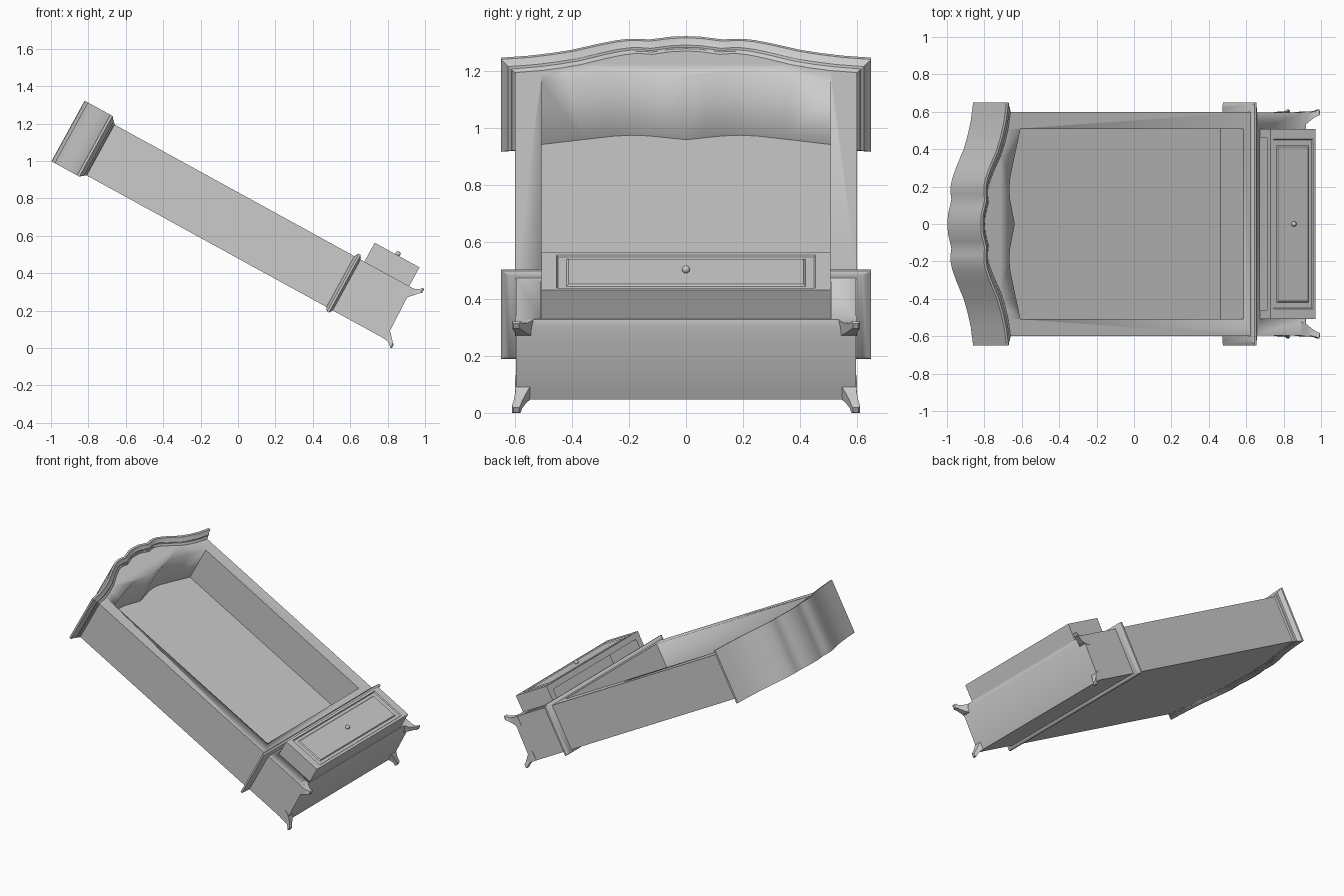
import bpy, bmesh
from math import radians
from mathutils import Matrix

if "Cube" in bpy.data.objects:
    bpy.data.objects.remove(bpy.data.objects["Cube"])

# Built upright (front = +X, width = Y, height = Z), then tipped onto its back
TIP = Matrix.Translation((0.81, 0, 0.006)) @ Matrix.Rotation(radians(-61.25), 4, 'Y')


def finish(name, bm, smooth=True):
    bmesh.ops.recalc_face_normals(bm, faces=bm.faces)
    me = bpy.data.meshes.new(name)
    bm.to_mesh(me)
    bm.free()
    ob = bpy.data.objects.new(name, me)
    bpy.context.collection.objects.link(ob)
    ob.matrix_world = TIP
    if smooth:
        bpy.context.view_layer.objects.active = ob
        ob.select_set(True)
        bpy.ops.object.shade_smooth_by_angle(angle=radians(30))
        ob.select_set(False)
    return ob


def loft(name, rings, strip_caps=False):
    """Join equal-length closed rings of points and cap both ends."""
    bm = bmesh.new()
    vs = [[bm.verts.new(p) for p in r] for r in rings]
    n = len(rings[0])
    for a, b in zip(vs, vs[1:]):
        for i in range(n):
            j = (i + 1) % n
            bm.faces.new((a[i], a[j], b[j], b[i]))
    for r in (vs[0], vs[-1]):
        if strip_caps:
            for i in range(n // 2 - 1):
                bm.faces.new((r[i], r[i + 1], r[n - 2 - i], r[n - 1 - i]))
        else:
            bm.faces.new(r)
    return finish(name, bm)


def rect(x0, x1, y, z):
    return [(x0, -y, z), (x1, -y, z), (x1, y, z), (x0, y, z)]


def box(name, x0, x1, y0, y1, z0, z1):
    return loft(name, [[(x0, y0, z), (x1, y0, z), (x1, y1, z), (x0, y1, z)] for z in (z0, z1)])


def mirrored(half):
    return [(-y, z) for y, z in reversed(half) if y > 0] + half


def prism(name, outline, x0, x1):
    return loft(name, [[(x, y, z) for y, z in outline] for x in (x0, x1)])


def cut(ob, cutter):
    cutter.hide_render = True
    cutter.hide_viewport = True
    m = ob.modifiers.new("opening", 'BOOLEAN')
    m.operation = 'DIFFERENCE'
    m.solver = 'EXACT'
    m.object = cutter


# Wavy crown line, half widths 0..0.65
crown = mirrored([(0, 2.062), (0.05, 2.059), (0.095, 2.047), (0.13, 2.038), (0.165, 2.043),
                  (0.2, 2.043), (0.24, 2.034), (0.3, 2.01), (0.4, 1.963), (0.47, 1.94),
                  (0.55, 1.92), (0.65, 1.905)])

# Upper cabinet with wavy-topped open front
body_top = [(y * 0.6 / 0.65, z - 0.04) for y, z in crown]
upper = prism("upper_cabinet", [(0.6, 0.38), (-0.6, 0.38)] + body_top, 0.025, 0.335)
arch = mirrored([(0, 1.835), (0.06, 1.848), (0.13, 1.863), (0.19, 1.868), (0.25, 1.862),
                 (0.36, 1.836), (0.508, 1.80)])
cut(upper, prism("upper_opening_cutter", [(0.508, 0.44), (-0.508, 0.44)] + arch, 0.08, 0.5))

# Crown moulding: (drop below line, overhang)
levels = [(0.045, 0.0), (0.04, 0.007), (0.034, 0.009), (0.032, 0.017), (0.024, 0.021),
          (0.017, 0.031), (0.013, 0.035), (0.0, 0.035)]
rings = []
for drop, e in levels:
    s = (0.6 + e * 0.05 / 0.035) / 0.65
    rings.append([(0.335 + e, y * s, z - drop) for y, z in crown] +
                 [(0.025 - e * 0.7, y * s, z - drop) for y, z in reversed(crown)])
loft("crown_moulding", rings, strip_caps=True)

# Waist moulding between upper cabinet and base
loft("waist_moulding", [rect(0.025 - e * 0.4, 0.335 + e * 0.45, 0.6 + e, z) for z, e in
                        [(0.36, 0), (0.364, 0.02), (0.368, 0.035), (0.372, 0.05),
                         (0.384, 0.05), (0.388, 0.038), (0.394, 0.02), (0.398, 0)]])

# Base with drawer opening
side = [(0.025, 0.038), (0.31, 0.045), (0.335, 0.058), (0.335, 0.37), (0.025, 0.37)]
base = loft("base", [[(x, y, z) for x, z in side] for y in (-0.597, 0.597)])
cut(base, box("drawer_opening_cutter", 0.08, 0.5, -0.509, 0.509, 0.062, 0.339))

# Flared feet
for fx, end in ((1, "front"), (-1, "back")):
    for fy, lr in ((1, "right"), (-1, "left")):
        rings = []
        for d, y, z, r in [(0.118, 0.562, 0.085, 0.037), (0.124, 0.57, 0.05, 0.031),
                           (0.138, 0.579, 0.025, 0.02), (0.156, 0.59, 0.005, 0.015),
                           (0.168, 0.596, -0.007, 0.015), (0.168, 0.596, -0.014, 0.01)]:
            rings.append([(0.18 + fx * (d + a * r), fy * (y + b * r), z)
                          for a, b in ((-1, -1), (1, -1), (1, 1), (-1, 1))])
        loft(f"{end}_{lr}_foot", rings)

# Drawer, pulled part way out
for s, lr in ((1, "right"), (-1, "left")):
    box(f"drawer_{lr}_side", 0.1, 0.412, min(s * 0.46, s * 0.507), max(s * 0.46, s * 0.507), 0.064, 0.337)
box("drawer_bottom", 0.1, 0.412, -0.46, 0.46, 0.064, 0.078)
box("drawer_back", 0.1, 0.115, -0.46, 0.46, 0.078, 0.337)


def face_ring(x, y, z0, z1):
    return [(x, -y, z0), (x, y, z0), (x, y, z1), (x, -y, z1)]


loft("drawer_front", [face_ring(0.41, 0.508, 0.064, 0.337), face_ring(0.45, 0.508, 0.064, 0.337),
                      face_ring(0.45, 0.455, 0.08, 0.321), face_ring(0.443, 0.45, 0.084, 0.317),
                      face_ring(0.443, 0.42, 0.103, 0.298), face_ring(0.449, 0.413, 0.108, 0.293)])

# Drawer knob
bm = bmesh.new()
bmesh.ops.create_uvsphere(bm, u_segments=16, v_segments=10, radius=0.014,
                          matrix=Matrix.Translation((0.458, 0, 0.2)))
finish("drawer_knob", bm)
